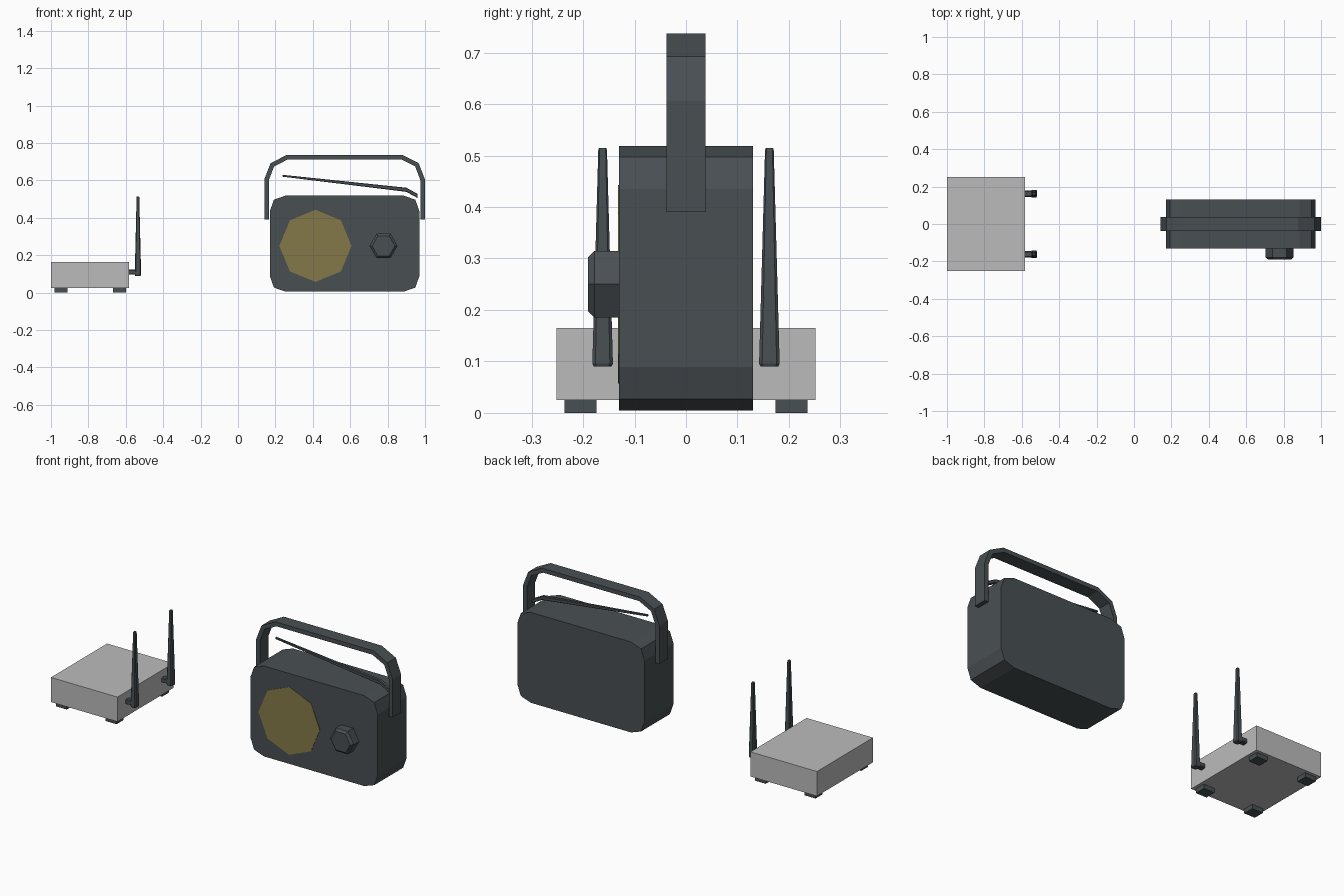
import bpy
import bmesh
import math
from mathutils import Vector

cube = bpy.data.objects.get("Cube")
if cube:
    bpy.data.objects.remove(cube, do_unlink=True)


def material(name, r, g, b):
    m = bpy.data.materials.new(name)
    m.use_nodes = True
    m.diffuse_color = (r, g, b, 1)
    m.node_tree.nodes["Principled BSDF"].inputs["Base Color"].default_value = (r, g, b, 1)
    return m


DARK = material("charcoal plastic", 0.066, 0.078, 0.086)
GREY = material("light grey casing", 0.5, 0.5, 0.5)
GOLD = material("brass speaker mesh", 0.23, 0.19, 0.065)


def loft(name, rings, mat):
    """Skin a list of equal-sized point rings and cap both ends."""
    bm = bmesh.new()
    loops = [[bm.verts.new(p) for p in ring] for ring in rings]
    n = len(loops[0])
    for a, b in zip(loops, loops[1:]):
        for i in range(n):
            j = (i + 1) % n
            bm.faces.new((a[i], a[j], b[j], b[i]))
    bm.faces.new(loops[0])
    bm.faces.new(loops[-1])
    bmesh.ops.recalc_face_normals(bm, faces=bm.faces)
    mesh = bpy.data.meshes.new(name)
    bm.to_mesh(mesh)
    bm.free()
    mesh.materials.append(mat)
    ob = bpy.data.objects.new(name, mesh)
    bpy.context.collection.objects.link(ob)
    return ob


def box(name, x0, x1, y0, y1, z0, z1, mat):
    ring = [(x0, y0), (x1, y0), (x1, y1), (x0, y1)]
    return loft(name, [[(x, y, z) for x, y in ring] for z in (z0, z1)], mat)


def front_prism(name, outline, y0, y1, mat):
    return loft(name, [[(x, y, z) for x, z in outline] for y in (y0, y1)], mat)


def polygon(cx, cz, r, n):
    return [(cx + r * math.cos(i * math.tau / n), cz + r * math.sin(i * math.tau / n))
            for i in range(n)]


def chamfered(h):
    """Square outline with cut corners, half width h."""
    c = h * 0.7
    return [(c, -h), (h, -c), (h, c), (c, h), (-c, h), (-h, c), (-h, -c), (-c, -h)]


# Router casing, feet and aerials
box("router_casing", -1, -0.582, -0.252, 0.252, 0.025, 0.165, GREY)
for sy, side in ((-1, "front"), (1, "back")):
    for fx, end in ((-0.946, "outer"), (-0.633, "inner")):
        fy = sy * 0.205
        box(f"router_foot_{side}_{end}", fx - 0.034, fx + 0.034,
            fy - 0.031, fy + 0.031, 0, 0.026, DARK)
    ay = sy * 0.162
    profile = ((0.09, 0.017), (0.096, 0.02), (0.51, 0.0085), (0.515, 0.007))
    loft(f"router_aerial_{side}",
         [[(-0.535 + u * 0.85, ay + v, z) for u, v in chamfered(h)] for z, h in profile], DARK)
    loft(f"aerial_joint_{side}",
         [[(x, ay + u, 0.11 + v * 0.8) for u, v in chamfered(0.017)] for x in (-0.59, -0.54)], DARK)

# Radio body with cut corners
CX, CZ = 0.57, 0.262
corner = [(0.4, 0.173), (0.378, 0.235), (0.315, 0.257)]
half = corner + [(-x, z) for x, z in reversed(corner)]
body = [(CX + x, CZ + z) for x, z in half] + [(CX - x, CZ - z) for x, z in half]
front_prism("radio_body", body, -0.13, 0.13, DARK)

# Speaker mesh and tuning knob
front_prism("speaker_mesh", polygon(0.414, 0.25, 0.193, 8), -0.132, -0.125, GOLD)
loft("tuning_knob",
     [[(x, y, z) for x, z in polygon(0.778, 0.25, r, 6)]
      for y, r in ((-0.125, 0.075), (-0.178, 0.075), (-0.19, 0.061))], DARK)

# Carrying handle
outer = [(0.429, 0.39), (0.429, 0.607), (0.396, 0.692), (0.308, 0.737)]
inner = [(0.405, 0.39), (0.405, 0.602), (0.377, 0.675), (0.302, 0.713)]


def arch(side):
    return ([(CX + x, z) for x, z in side] + [(CX - x, z) for x, z in reversed(side)])


front_prism("carrying_handle", arch(outer) + arch(inner)[::-1], -0.038, 0.038, DARK)

# Folded telescopic aerial
path = [Vector((0.238, 0, 0.625)), Vector((0.9, 0, 0.55)), Vector((0.96, 0, 0.517))]
loft("radio_aerial",
     [[(p.x, u, p.z + v) for u, v in chamfered(h)]
      for p, h in zip(path, (0.005, 0.011, 0.011))], DARK)
